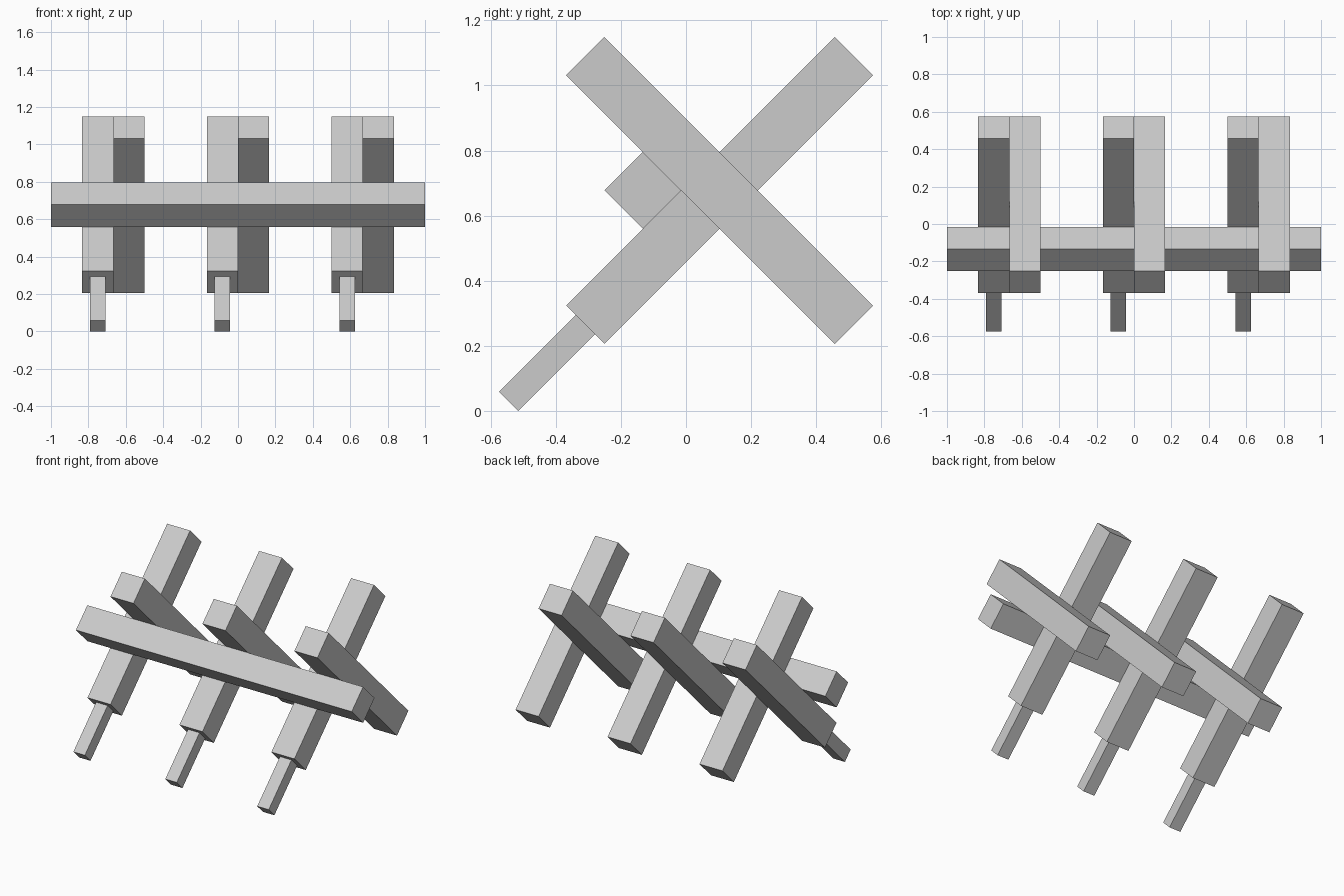
import bpy
from math import radians, sqrt

if "Cube" in bpy.data.objects:
    bpy.data.objects.remove(bpy.data.objects["Cube"])

S = 1 / 6                      # timber thickness
CY, CZ = 0.1031, 0.6776        # crossing point of each X frame


def timber(name, x, y, z, size, angle):
    """Box of the given size, tilted about the x axis."""
    bpy.ops.mesh.primitive_cube_add(size=1, location=(x, y, z),
                                    rotation=(radians(angle), 0, 0))
    ob = bpy.context.object
    ob.name = name
    ob.scale = size
    bpy.ops.object.transform_apply(location=False, rotation=True, scale=True)
    return ob


# Long rail resting in the front crook of the crossed timbers
timber("rail", 0, CY - S * sqrt(2), CZ, (2, S, S), 45)

# Three crossed frames side by side, each with a thin peg at the lower front end
for i, x in enumerate((-2 / 3, 0, 2 / 3), 1):
    timber(f"pegged_leg_{i}", x - S / 2, CY, CZ, (S, 7 * S, S), 45)
    timber(f"plain_leg_{i}", x + S / 2, CY, CZ, (S, 7 * S, S), -45)
    d = 4.5 * S / sqrt(2)      # peg centre lies beyond the timber's end
    timber(f"peg_{i}", x - S / 2, CY - d, CZ - d, (S / 2, 2 * S, S / 2), 45)
